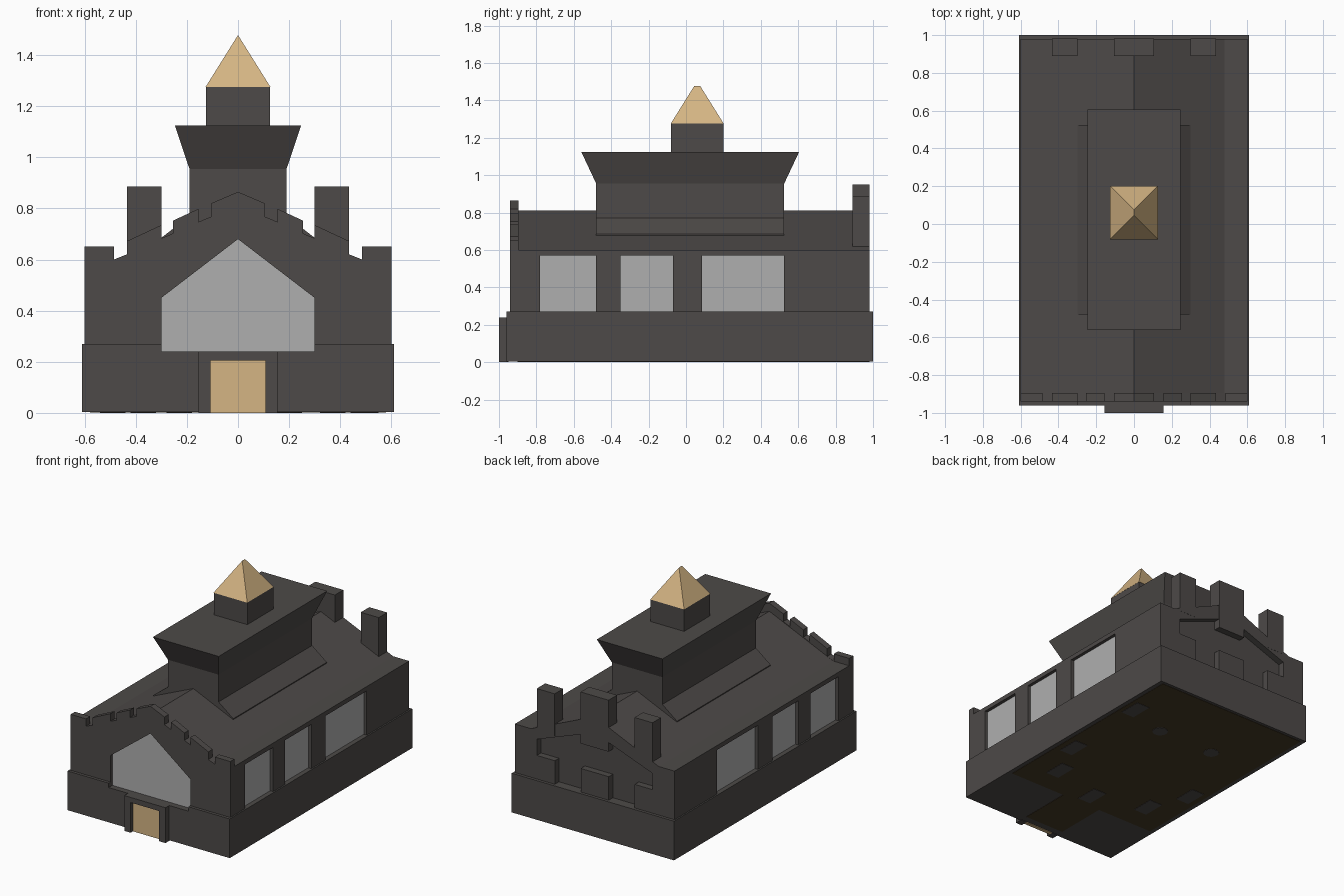
import bpy, bmesh
from mathutils import Vector

if "Cube" in bpy.data.objects:
    bpy.data.objects.remove(bpy.data.objects["Cube"])


def material(name, rgb):
    m = bpy.data.materials.new(name)
    m.diffuse_color = (*rgb, 1)
    m.use_nodes = True
    m.node_tree.nodes["Principled BSDF"].inputs["Base Color"].default_value = m.diffuse_color
    return m


STONE = material("dark_stone", (0.075, 0.068, 0.065))
TAN = material("tan", (0.66, 0.46, 0.23))
WOOD = material("dark_wood", (0.06, 0.042, 0.018))
GLASS = material("pale_glass", (0.43, 0.43, 0.43))


def finish(name, bm, mat):
    bmesh.ops.recalc_face_normals(bm, faces=bm.faces)
    me = bpy.data.meshes.new(name)
    bm.to_mesh(me)
    bm.free()
    if mat:
        me.materials.append(mat)
    ob = bpy.data.objects.new(name, me)
    bpy.context.collection.objects.link(ob)
    return ob


def loft(name, lower, upper, mat=STONE):
    """Block between two rectangles, each (x0, x1, y0, y1, z)."""
    bm = bmesh.new()
    rings = []
    for x0, x1, y0, y1, z in (lower, upper):
        rings.append([bm.verts.new(p) for p in
                      ((x0, y0, z), (x1, y0, z), (x1, y1, z), (x0, y1, z))])
    a, b = rings
    bm.faces.new(a[::-1])
    bm.faces.new(b)
    for i in range(4):
        j = (i + 1) % 4
        bm.faces.new((a[i], a[j], b[j], b[i]))
    return finish(name, bm, mat)


def box(name, x0, x1, y0, y1, z0, z1, mat=STONE):
    return loft(name, (x0, x1, y0, y1, z0), (x0, x1, y0, y1, z1), mat)


def profile(name, half, y0, y1, mat=STONE):
    """Extrude a mirrored xz outline (right half, bottom to top) along y."""
    pts = half + [(-x, z) for x, z in reversed(half) if x > 0]
    bm = bmesh.new()
    face = bm.faces.new([bm.verts.new((x, y0, z)) for x, z in pts])
    new = bmesh.ops.extrude_face_region(bm, geom=[face])["geom"]
    bmesh.ops.translate(bm, vec=Vector((0, y1 - y0, 0)),
                        verts=[v for v in new if isinstance(v, bmesh.types.BMVert)])
    return finish(name, bm, mat)


def cut(ob, *cutters):
    """Subtract the cutters, bake the result and remove them."""
    for c in cutters:
        c.hide_render = True
        m = ob.modifiers.new("cut", 'BOOLEAN')
        m.operation, m.solver, m.object = 'DIFFERENCE', 'EXACT', c
    dg = bpy.context.evaluated_depsgraph_get()
    me = bpy.data.meshes.new_from_object(ob.evaluated_get(dg))
    ob.modifiers.clear()
    ob.data = me
    for c in cutters:
        bpy.data.objects.remove(c)


# plinth, hall and battlemented front wall
plinth = box("plinth", -0.61, 0.61, -0.96, 1.0, 0.004, 0.27)
hall = profile("hall", [(0.6, 0.2), (0.6, 0.6), (0.48, 0.6), (0, 0.81)], -0.9, 0.98)
front = profile("front_wall", [
    (0.6, 0.2), (0.6, 0.65), (0.485, 0.65), (0.485, 0.6), (0.435, 0.62),
    (0.435, 0.672), (0.3, 0.735), (0.3, 0.683), (0.255, 0.702), (0.255, 0.752),
    (0.155, 0.798), (0.155, 0.747), (0.105, 0.768), (0.105, 0.82), (0, 0.865)],
    -0.94, -0.895)

# large gabled front window
gable = [(0.3, 0.24), (0.3, 0.45), (0, 0.68)]
for wall in (plinth, front):
    cut(wall, profile("cutter", gable, -1.1, -0.915))
profile("front_window", gable, -0.92, -0.912, GLASS)

# side windows, recessed on both sides
windows = [(-0.78, -0.48), (-0.35, -0.07), (0.085, 0.525)]
cutters = []
for s in (-1, 1):
    for y0, y1 in windows:
        a, b = sorted((s * 0.575, s * 0.7))
        cutters.append(box("cutter", a, b, y0, y1, 0.27, 0.57))
cut(hall, *cutters)
for s in (-1, 1):
    for i, (y0, y1) in enumerate(windows):
        a, b = sorted((s * 0.57, s * 0.578))
        box(f"side_window_{i}", a, b, y0, y1, 0.27, 0.57, GLASS)

# recessed rear niche with low blocks, chimneys above
cut(hall, profile("cutter", [(0.435, 0.27), (0.435, 0.54), (0, 0.7)], 0.935, 1.1))
for x0, x1, top in ((-0.435, -0.3, 0.885), (-0.105, 0.105, 0.95), (0.3, 0.435, 0.885)):
    box("rear_block", x0, x1, 0.92, 0.98, 0.26, 0.43)
    box("rear_chimney", x0, x1, 0.89, 0.981, 0.6, top)

# porch and double door
for s in (-1, 1):
    a, b = sorted((s * 0.108, s * 0.155))
    box("porch_post", a, b, -1.0, -0.95, 0, 0.24)
    a, b = sorted((0, s * 0.108))
    box("door_leaf", a, b, -0.975, -0.95, 0, 0.205, TAN)
box("porch_lintel", -0.155, 0.155, -1.0, -0.95, 0.205, 0.24)

# central tower with skirt, flared cornice and lantern
profile("tower", [(0.3, 0.66), (0.3, 0.685), (0.19, 0.77), (0.19, 0.955)], -0.48, 0.525)
loft("cornice", (-0.19, 0.19, -0.48, 0.525, 0.955), (-0.247, 0.247, -0.56, 0.605, 1.125))
box("lantern", -0.126, 0.126, -0.08, 0.2, 1.12, 1.275)

# hipped cap with a short ridge
bm = bmesh.new()
c = [bm.verts.new(p) for p in ((-0.127, -0.082, 1.275), (0.127, -0.082, 1.275),
                               (0.127, 0.202, 1.275), (-0.127, 0.202, 1.275))]
r0, r1 = bm.verts.new((0, 0.045, 1.478)), bm.verts.new((0, 0.075, 1.478))
for f in (c[::-1], (c[0], c[1], r0), (c[1], c[2], r1, r0),
          (c[2], c[3], r1), (c[3], c[0], r0, r1)):
    bm.faces.new(f)
finish("cap", bm, TAN)

# underside: wooden floor, entry floor, pale slabs and discs
box("floor", -0.58, 0.58, -0.53, 0.98, 0.002, 0.01, WOOD)
box("entry_floor", -0.15, 0.15, -0.9, -0.53, 0.002, 0.01, WOOD)
for x, y in ((0.5, 0.61), (0.49, -0.02), (0.37, -0.3), (-0.49, -0.02), (-0.37, -0.3), (0, -0.42)):
    box("floor_slab", x - 0.05, x + 0.05, y - 0.08, y + 0.08, 0, 0.008, STONE)
for x in (-0.23, 0.2):
    bm = bmesh.new()
    bmesh.ops.create_cone(bm, cap_ends=True, segments=16, radius1=0.05, radius2=0.05, depth=0.008)
    bmesh.ops.translate(bm, verts=bm.verts, vec=(x, 0.5, 0.004))
    finish("floor_disc", bm, STONE)
